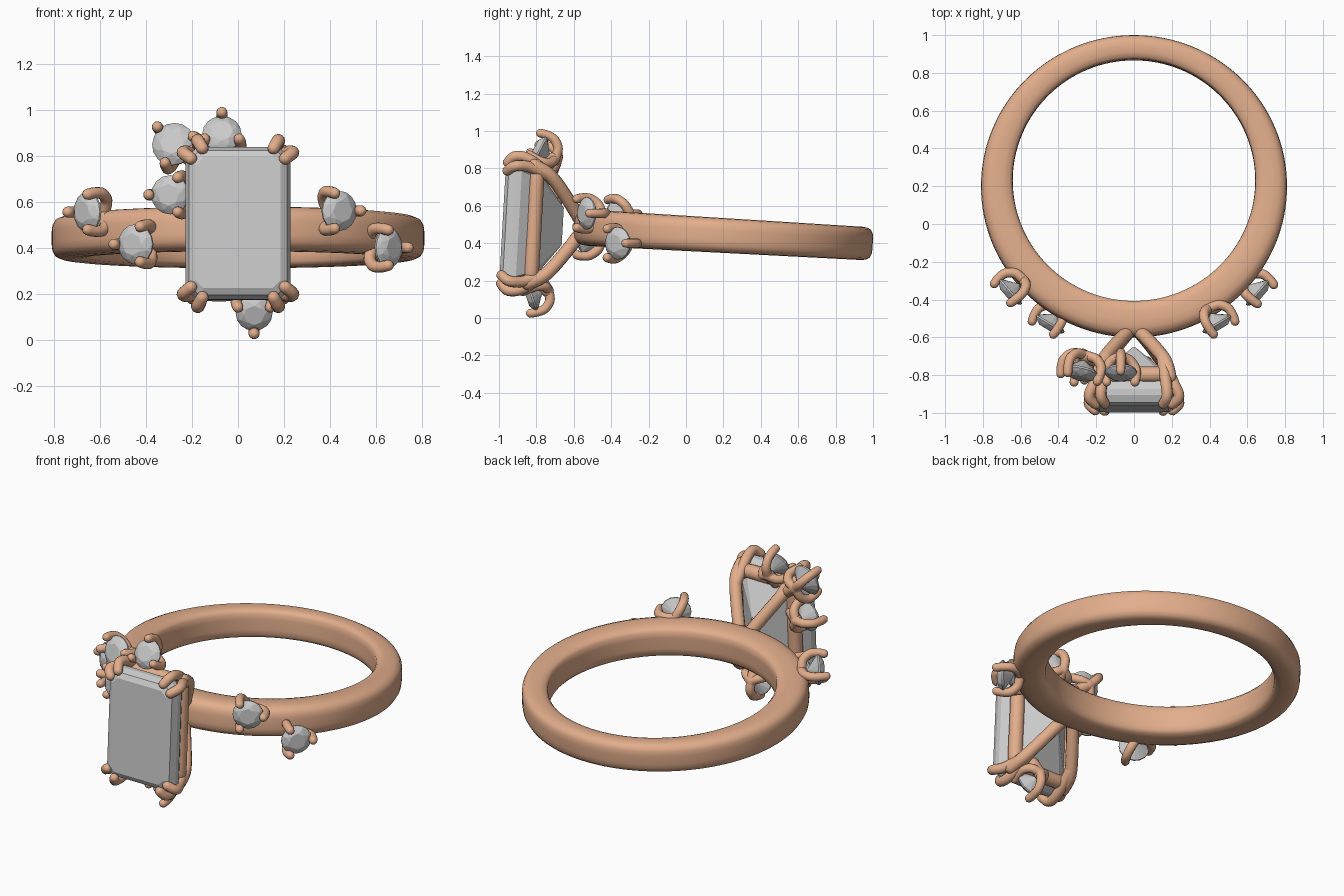
import bpy, bmesh
from math import sin, cos, pi, radians
from mathutils import Vector, Matrix

if "Cube" in bpy.data.objects:
    bpy.data.objects.remove(bpy.data.objects["Cube"])

metal = bpy.data.materials.new("rose_metal")
metal.diffuse_color = (0.76, 0.42, 0.26, 1)
metal.use_nodes = True
metal.node_tree.nodes["Principled BSDF"].inputs["Base Color"].default_value = metal.diffuse_color

# The whole ring leans slightly: local frame -> world
TILT = Matrix.Translation((0, 0, 0.453)) @ Matrix.Rotation(-0.057, 4, 'X')


def L(x, y, z):
    return TILT @ Vector((x, y, z))


def finish(bm, name, smooth):
    bmesh.ops.recalc_face_normals(bm, faces=bm.faces)
    me = bpy.data.meshes.new(name)
    bm.to_mesh(me)
    bm.free()
    if smooth:
        me.materials.append(metal)
        for p in me.polygons:
            p.use_smooth = True
    ob = bpy.data.objects.new(name, me)
    bpy.context.collection.objects.link(ob)
    return ob


def skin(bm, rings, closed):
    """Join loops of vertices with quads, capping the ends when open."""
    n = len(rings[0])
    for i in range(len(rings) if closed else len(rings) - 1):
        a, b = rings[i], rings[(i + 1) % len(rings)]
        for j in range(n):
            k = (j + 1) % n
            bm.faces.new((a[j], a[k], b[k], b[j]))
    if not closed:
        bm.faces.new(rings[0])
        bm.faces.new(rings[-1])


def spline(pts, closed, steps=6):
    """Catmull-Rom samples through the points."""
    n, out = len(pts), []
    get = (lambda i: pts[i % n]) if closed else (lambda i: pts[max(0, min(n - 1, i))])
    for i in range(n if closed else n - 1):
        p0, p1, p2, p3 = (get(i + k) for k in (-1, 0, 1, 2))
        for s in range(steps):
            t = s / steps
            out.append(0.5 * (2 * p1 + (p2 - p0) * t + (2 * p0 - 5 * p1 + 4 * p2 - p3) * t * t
                              + (3 * p1 - p0 - 3 * p2 + p3) * t ** 3))
    return out if closed else out + [pts[-1].copy()]


def tube(bm, pts, r0, r1=None, closed=False, sides=12):
    """Round wire along a smooth path with hemispherical ends."""
    r1 = r1 or r0
    c = spline(pts, closed)
    n = len(c)
    st = []
    for i in range(n):
        t = (c[(i + 1) % n] - c[i - 1]) if closed else (c[min(i + 1, n - 1)] - c[max(i - 1, 0)])
        st.append((c[i], t.normalized(), r0 + (r1 - r0) * i / (n - 1)))
    if not closed:
        (ca, ta, ra), (cb, tb, rb) = st[0], st[-1]
        angs = [radians(a) for a in (25, 50, 75)]
        st = ([(ca - ta * ra * sin(a), ta, ra * cos(a)) for a in reversed(angs)] + st
              + [(cb + tb * rb * sin(a), tb, rb * cos(a)) for a in angs])
    rings, u, prev = [], st[0][1].orthogonal().normalized(), st[0][1]
    if closed:
        u = Vector((0, 1, 0))
    for p, t, r in st:
        u = prev.rotation_difference(t) @ u if not closed else Vector((0, 1, 0))
        u = (u - t * u.dot(t)).normalized()
        v, prev = t.cross(u), t
        rings.append([bm.verts.new(p + (u * cos(a) + v * sin(a)) * r)
                      for a in (2 * pi * k / sides for k in range(sides))])
    skin(bm, rings, closed)


def gem(name, pts):
    """Flat-faceted stone as the hull of its facet corners."""
    bm = bmesh.new()
    for p in pts:
        bm.verts.new(p)
    bmesh.ops.convex_hull(bm, input=bm.verts[:])
    bmesh.ops.dissolve_limit(bm, angle_limit=0.02, verts=bm.verts[:], edges=bm.edges[:])
    return finish(bm, name, False)


# Band: D-section, thicker at the front
half = [(0, 0.35), (0.01, 0.72), (0.1, 0.9), (0.3, 0.98), (0.55, 1), (0.75, 0.96),
        (0.9, 0.84), (0.98, 0.6), (1, 0.3)]
section = half + [(u, -v) for u, v in reversed(half)]
bm = bmesh.new()
rings = []
for i in range(128):
    a = 2 * pi * i / 128
    inner = Vector((0.642 * cos(a), 0.23 + 0.64 * sin(a), 0))
    outer = Vector((0.81 * cos(a), 0.2 + 0.8 * sin(a), 0))
    h = 0.093 - 0.004 * sin(a)
    rings.append([bm.verts.new(TILT @ (inner.lerp(outer, u) + Vector((0, 0, v * h))))
                  for u, v in section])
skin(bm, rings, True)
finish(bm, "band", True)

# Centre stone: step-cut rectangle with clipped corners
pts = []
for y, hx, hz, c in [(-0.982, 0.185, 0.285, 0.035), (-0.965, 0.212, 0.315, 0.045),
                     (-0.925, 0.228, 0.332, 0.05), (-0.895, 0.228, 0.332, 0.05),
                     (-0.80, 0.17, 0.285, 0.035), (-0.66, 0.008, 0.10, 0.004)]:
    for sx in (-1, 1):
        for sz in (-1, 1):
            pts += [L(sx * (hx - c), y, sz * hz), L(sx * hx, y, sz * (hz - c))]
gem("centre_stone", pts)

# Centre basket: gallery rail, four arms, double claws at each corner
bm = bmesh.new()
hx, hz, c = 0.175, 0.29, 0.05
corners = [(hx, 0), (hx, hz - c), (hx - 0.015, hz - 0.015), (hx - c, hz), (0, hz)]
loop = corners + [(-x, z) for x, z in reversed(corners[:-1])]
loop += [(x, -z) for x, z in reversed(loop[1:-1])]
tube(bm, [L(x, -0.815, z) for x, z in loop], 0.042, closed=True)
for sx in (-1, 1):
    for sz in (-1, 1):
        def wire(r0, r1, *path):
            tube(bm, [L(sx * x, y, sz * z) for x, y, z in path], r0, r1)
        wire(0.036, 0.036, (0.015, -0.555, 0.02), (0.095, -0.645, 0.15),
             (0.165, -0.74, 0.265), (0.19, -0.83, 0.315))
        wire(0.032, 0.027, (0.15, -0.72, 0.25), (0.168, -0.85, 0.342),
             (0.175, -0.93, 0.36), (0.155, -0.972, 0.325))
        wire(0.032, 0.027, (0.15, -0.72, 0.25), (0.205, -0.85, 0.305),
             (0.238, -0.93, 0.308), (0.205, -0.972, 0.28))
finish(bm, "centre_basket", True)


def accent(name, c, n, r, angles, link=None):
    """Round stone in a three-prong cup, optionally tied to the basket."""
    c, n = Vector(c), Vector(n).normalized()
    u = Vector((0, 0, 1)).cross(n).normalized()
    v = n.cross(u)

    def at(rad, ang, d):
        return c + (u * cos(ang) + v * sin(ang)) * rad + n * d
    pts = [c - n * r * 0.75]
    for k in range(8):
        a = k * pi / 4
        pts += [at(r * 0.55, a, r * 0.36), at(r * 0.82, a + pi / 8, r * 0.22)]
        for b in (a, a + pi / 8):
            pts += [at(r, b, 0.003), at(r, b, -0.006)]
    gem(name + "_stone", pts)
    bm = bmesh.new()
    for ang in angles:
        a = radians(ang)
        tube(bm, [at(0, a, -0.095), at(r * 0.65, a, -0.085), at(r * 1.06, a, -0.045),
                  at(r * 1.1, a, 0), at(r * 1.02, a, 0.036)], 0.027, 0.024)
    if link:
        p = Vector(link)
        b = c - n * 0.09
        tube(bm, [b, b.lerp(p, 0.5), p], 0.034)
    finish(bm, name + "_prongs", True)


# Accent stones clustered round the centre stone
accent("upper_left_accent", (-0.28, -0.785, 0.85), (-0.2, -0.9, 0.25), 0.095,
       (135, 15, -105), (-0.14, -0.75, 0.74))
accent("top_accent", (-0.07, -0.785, 0.895), (0, -0.88, 0.45), 0.085,
       (90, -30, 210), (-0.07, -0.79, 0.77))
accent("left_accent", (-0.295, -0.78, 0.63), (-0.25, -0.95, 0), 0.085,
       (180, 60, -60), (-0.17, -0.79, 0.62))
accent("bottom_accent", (0.07, -0.825, 0.115), (0, -0.93, -0.33), 0.08,
       (-90, 30, 150), (0.07, -0.80, 0.24))

# Accent stones on the shoulders of the band, facing outward
for name, x, y, z, out in [("left_outer", -0.655, -0.36, 0.555, 180),
                           ("left_inner", -0.445, -0.53, 0.415, 180),
                           ("right_inner", 0.44, -0.53, 0.56, 0),
                           ("right_outer", 0.655, -0.365, 0.40, 0)]:
    accent(name + "_shoulder", (x, y, z), (x, y - 0.2, 0), 0.087,
           (out, out + 120, out - 120))
